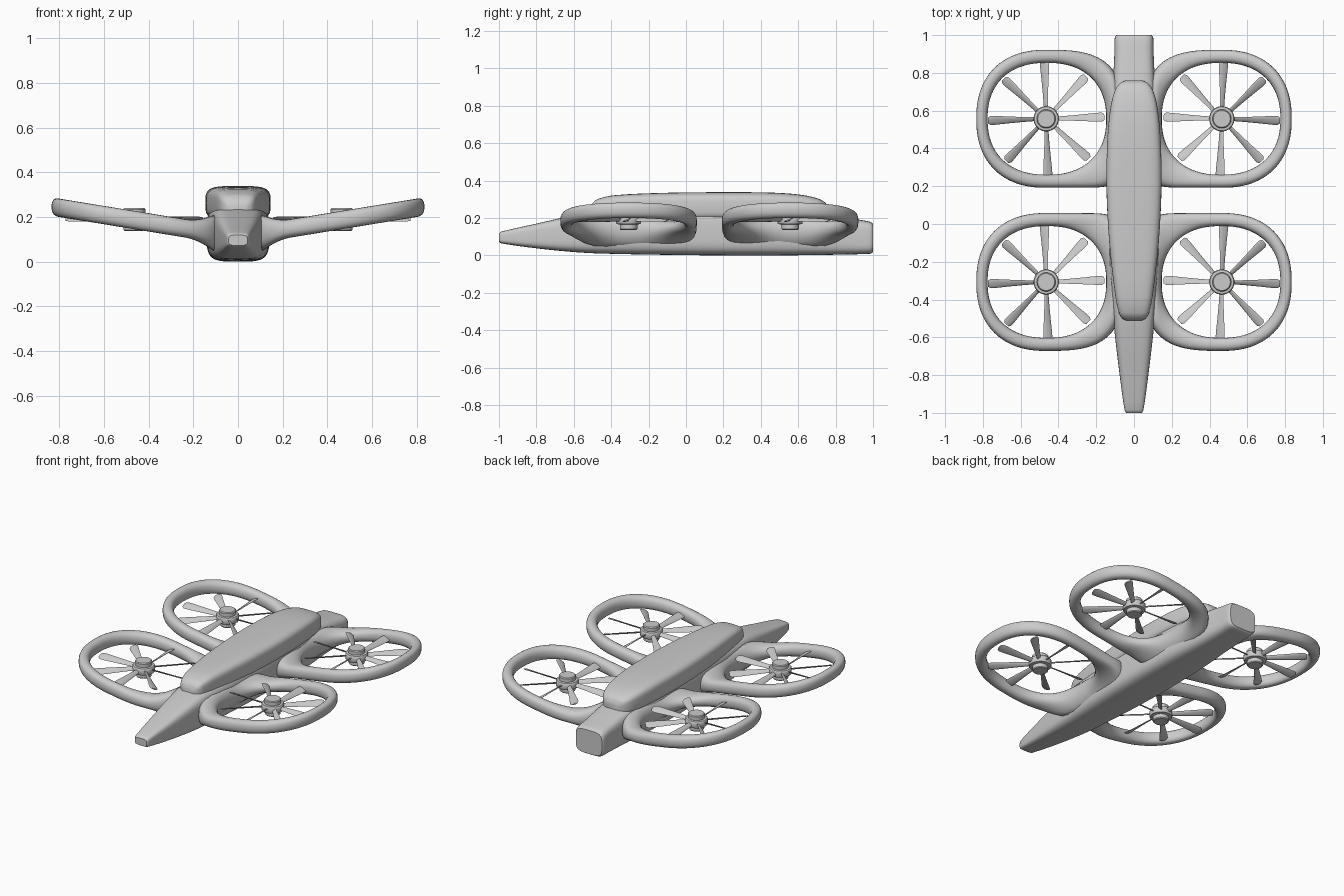
import bpy, bmesh
from math import sin, cos, pi, radians
from mathutils import Vector, Matrix

if "Cube" in bpy.data.objects:
    bpy.data.objects.remove(bpy.data.objects["Cube"])


def finish(bm, name, angle=40):
    bmesh.ops.recalc_face_normals(bm, faces=bm.faces)
    me = bpy.data.meshes.new(name)
    bm.to_mesh(me)
    bm.free()
    ob = bpy.data.objects.new(name, me)
    bpy.context.collection.objects.link(ob)
    bpy.ops.object.select_all(action='DESELECT')
    ob.select_set(True)
    bpy.context.view_layer.objects.active = ob
    bpy.ops.object.shade_smooth_by_angle(angle=radians(angle))
    return ob


def spow(v, e):
    return (1 if v >= 0 else -1) * abs(v) ** e


def bridge(bm, rings, closed=False):
    loops = [[bm.verts.new(p) for p in r] for r in rings]
    n = len(loops[0])
    pairs = list(zip(loops, loops[1:]))
    if closed:
        pairs.append((loops[-1], loops[0]))
    for a, b in pairs:
        for i in range(n):
            j = (i + 1) % n
            bm.faces.new((a[i], a[j], b[j], b[i]))
    if not closed:
        bm.faces.new(loops[0])
        bm.faces.new(loops[-1])


def refine(stations, steps=4):
    # non-uniform cubic interpolation between loft stations
    pts = [Vector(s) for s in stations]

    def slope(i):
        a, b = pts[max(i - 1, 0)], pts[min(i + 1, len(pts) - 1)]
        return (b - a) / (b[0] - a[0])
    out = []
    for i in range(len(pts) - 1):
        p, q, d = pts[i], pts[i + 1], pts[i + 1][0] - pts[i][0]
        for k in range(steps):
            t = k / steps
            out.append(p * (2*t**3 - 3*t*t + 1) + slope(i) * d * (t**3 - 2*t*t + t)
                       + q * (3*t*t - 2*t**3) + slope(i + 1) * d * (t**3 - t*t))
    return out + [pts[-1]]


def loft(name, stations, power, n=48):
    # stations: y, half width, bottom z, top z
    rings = []
    for y, w, zb, zt in refine(stations):
        zc, h = (zb + zt) / 2, (zt - zb) / 2
        rings.append([(w * spow(cos(2*pi*i/n), 2/power), y,
                       zc + h * spow(sin(2*pi*i/n), 2/power)) for i in range(n)])
    bm = bmesh.new()
    bridge(bm, rings)
    return finish(bm, name)


# fuselage and raised canopy
loft("fuselage", [(-1, .042, .072, .118), (-.985, .05, .064, .128), (-.8, .076, .038, .17),
                  (-.6, .1, .018, .215), (-.45, .114, .01, .24), (-.1, .135, .003, .25),
                  (.2, .14, 0, .25), (.5, .133, 0, .245), (.75, .112, .003, .22),
                  (.9, .104, .006, .195), (.985, .102, .009, .18), (1, .094, .017, .17)], 4.2)
loft("canopy", [(-.512, .04, .205, .255), (-.5, .062, .2, .28), (-.47, .08, .195, .302),
                (-.38, .099, .19, .322), (-.1, .131, .185, .335), (.2, .146, .185, .338),
                (.45, .141, .185, .336), (.6, .127, .185, .326), (.7, .104, .185, .306),
                (.745, .075, .19, .282), (.76, .045, .2, .255)], 4)

CX, MID, OFF = .465, .125, .432    # rotor centre x, symmetry line y, rotor offset


def duct(name, sx, sy, n=96, m=20):
    # loop with rounded section, widening where it joins the fuselage
    rings = []
    for k in range(n):
        t = 2 * pi * k / n
        c, s = cos(t), sin(t)
        inner = Vector((.461 + .314 * spow(c, 2/2.3), .296 * spow(s, 2/2.3)))
        p = 2.3 if c > 0 else (3.0 if s > 0 else 5.5)
        d = Vector((c, s))
        a = .37 if c > 0 else .41
        # blend exponent so the outline stays smooth
        outer = Vector((CX + a * spow(c, 2/p), .365 * spow(s, 2/p)))
        if c < 0 and s < 0:
            outer.y -= .03 * max(0, (.3 - outer.x) / .25) ** 2
        ring = []
        for i in range(m):
            u = 2 * pi * i / m
            f = .5 + .5 * spow(cos(u), .85)
            q = inner.lerp(outer, f)
            h = .041 + .04 * min(1, max(0, (.24 - q.x) / .13)) ** 2
            z = .11 + .163 * q.x + h * spow(sin(u), .85)
            ring.append((sx * q.x, MID + sy * (OFF + q.y), z))
        rings.append(ring)
    bm = bmesh.new()
    bridge(bm, rings, True)
    finish(bm, name, 60)


def rotor(name, sx, y):
    bm = bmesh.new()
    n = 32
    # stepped hub
    prof = [(.042, .137), (.047, .142), (.047, .165), (.064, .168), (.067, .172),
            (.067, .205), (.063, .21), (.05, .212), (.05, .234), (.045, .239)]
    bridge(bm, [[(r * cos(2*pi*i/n), r * sin(2*pi*i/n), z) for i in range(n)] for r, z in prof])
    # eight twisted, widening blades
    for k in range(8):
        rot = Matrix.Rotation(k * pi / 4 - .03, 3, 'Z')
        rings = []
        for r, w, pitch in [(.05, .013, 40), (.12, .016, 36), (.2, .021, 30),
                            (.27, .026, 25), (.295, .026, 23), (.308, .017, 22)]:
            tw = Matrix.Rotation(radians(pitch), 3, 'X')
            rings.append([rot @ (Vector((r, 0, .19)) + tw @ Vector(
                (0, w * cos(2*pi*i/10), .004 * sin(2*pi*i/10)))) for i in range(10)])
        bridge(bm, rings)
    for v in bm.verts:
        v.co = (sx * (CX + v.co.x), y + v.co.y, v.co.z)
    finish(bm, name)


# four ducts with rotors
for sx, side in ((1, "right"), (-1, "left")):
    for sy, end in ((1, "rear"), (-1, "front")):
        duct(f"{end}_{side}_duct", sx, sy)
        rotor(f"{end}_{side}_rotor", sx, MID + sy * OFF)
